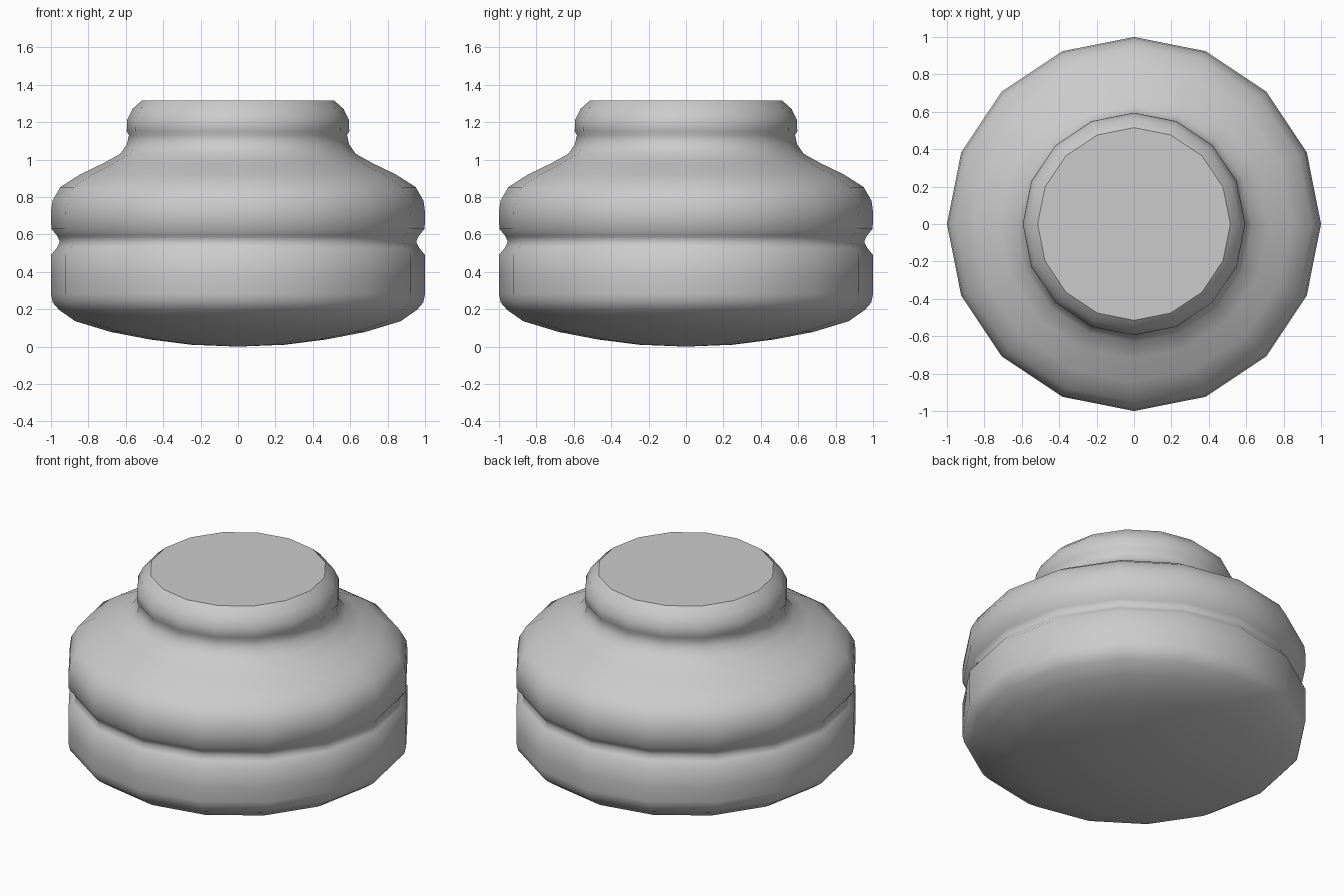
import bpy
import bmesh
from math import radians
from mathutils import Matrix, Vector

cube = bpy.data.objects.get("Cube")
if cube:
    bpy.data.objects.remove(cube, do_unlink=True)

SIDES = 16

grey = bpy.data.materials.new("light grey")
grey.use_nodes = True
colour = (0.6, 0.6, 0.6, 1)
grey.diffuse_color = colour
grey.node_tree.nodes["Principled BSDF"].inputs["Base Color"].default_value = colour

# Half outline (radius, height) from the domed base to the rim of the lid
base = [(0, 0), (0.25, 0.01), (0.47, 0.038), (0.68, 0.078), (0.87, 0.136), (0.955, 0.195)]
body = [(0.99, 0.235), (1, 0.28), (1, 0.37), (1, 0.49)]
groove = [(0.967, 0.53), (0.953, 0.56), (0.965, 0.59), (0.998, 0.63)]
shoulder = [(1, 0.72), (0.992, 0.78), (0.95, 0.853), (0.845, 0.92), (0.72, 0.98), (0.63, 1.03)]
neck = [(0.595, 1.08), (0.583, 1.13)]
lid = [(0.595, 1.15), (0.594, 1.21), (0.565, 1.27), (0.515, 1.315)]
profile = base + body + groove + shoulder + neck + lid

# Spin the outline into a many-sided jar
bm = bmesh.new()
verts = [bm.verts.new((r, 0, z)) for r, z in profile]
edges = [bm.edges.new(pair) for pair in zip(verts, verts[1:])]
bmesh.ops.spin(bm, geom=verts + edges, cent=(0, 0, 0), axis=(0, 0, 1),
               angle=radians(360), steps=SIDES, use_merge=False)
bmesh.ops.remove_doubles(bm, verts=bm.verts, dist=0.001)

# Flat top
top = max(v.co.z for v in bm.verts)
rim = [e for e in bm.edges if e.is_boundary and all(v.co.z > top - 0.001 for v in e.verts)]
cap = bmesh.ops.contextual_create(bm, geom=rim)["faces"]
bmesh.ops.recalc_face_normals(bm, faces=bm.faces)

# Smooth wall, flat lid with a crisp edge
for face in bm.faces:
    face.smooth = face not in cap
for edge in rim:
    edge.smooth = False

mesh = bpy.data.meshes.new("jar")
bm.to_mesh(mesh)
bm.free()
mesh.materials.append(grey)
jar = bpy.data.objects.new("jar", mesh)
bpy.context.collection.objects.link(jar)
